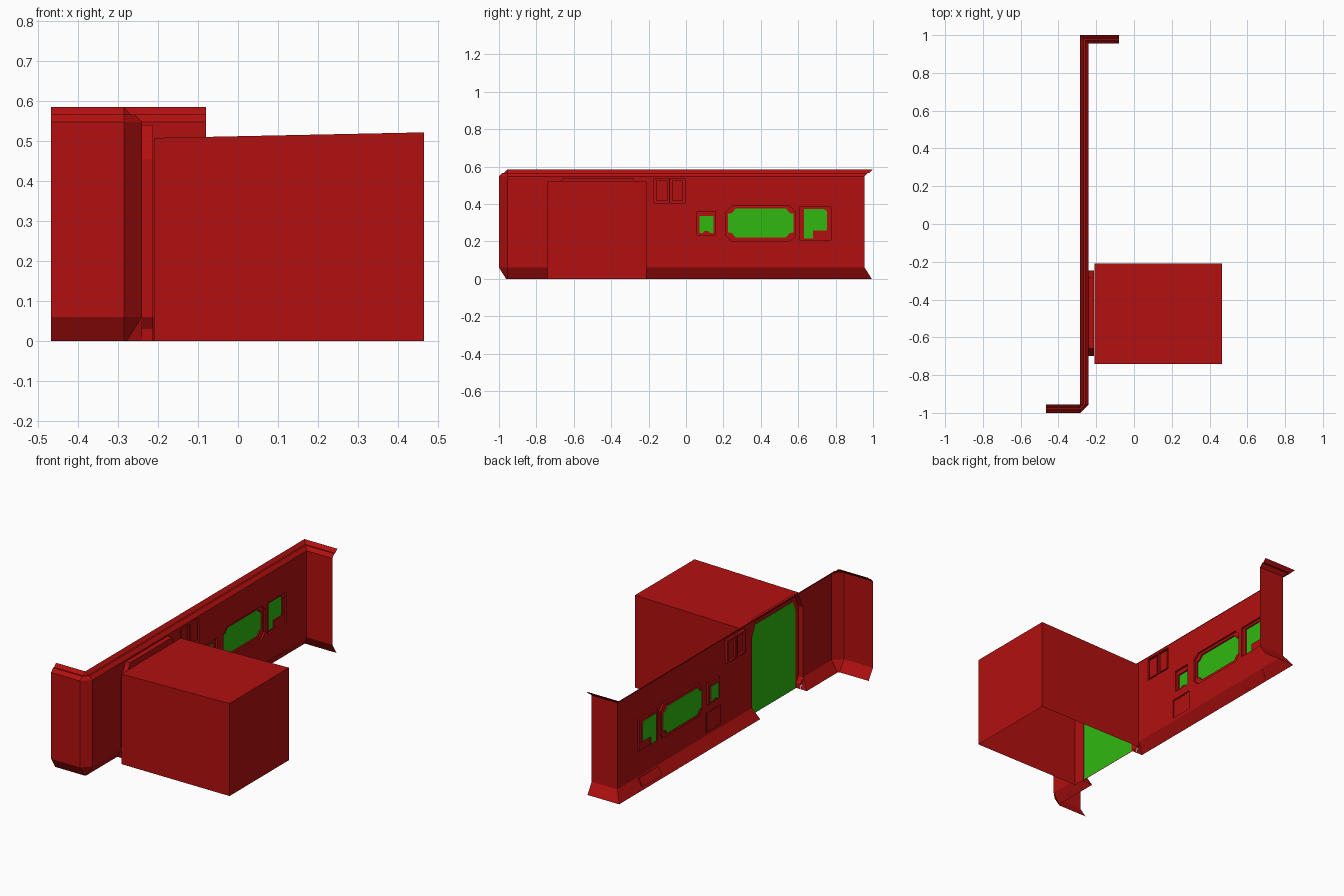
import bpy, bmesh, math
from mathutils import Vector

cube = bpy.data.objects.get("Cube")
if cube:
    bpy.data.objects.remove(cube)


def material(name, rgb):
    m = bpy.data.materials.new(name)
    m.use_nodes = True
    m.diffuse_color = (*rgb, 1)
    m.node_tree.nodes["Principled BSDF"].inputs["Base Color"].default_value = (*rgb, 1)
    return m


RED = material("red", (0.45, 0.005, 0.005))
GREEN = material("green", (0.03, 0.48, 0.005))
WALL_X = -0.24


def finish(name, bm, face_out=True):
    """Weld, orient and store a mesh object; slot 0 is red, slot 1 is green."""
    bmesh.ops.remove_doubles(bm, verts=bm.verts, dist=0.0004)
    bmesh.ops.recalc_face_normals(bm, faces=bm.faces)
    if face_out:
        bm.normal_update()
        if sum(f.normal.x * f.calc_area() for f in bm.faces) < 0:
            bmesh.ops.reverse_faces(bm, faces=bm.faces)
    mesh = bpy.data.meshes.new(name)
    bm.to_mesh(mesh)
    bm.free()
    mesh.materials.append(RED)
    mesh.materials.append(GREEN)
    ob = bpy.data.objects.new(name, mesh)
    bpy.context.collection.objects.link(ob)
    return ob


def face(bm, points):
    bm.faces.new([bm.verts.new(p) for p in points])


def fill(bm, loops, x, slot=0):
    """Flat sheet at x: the first loop is the outline, the rest are holes."""
    edges = []
    for loop in loops:
        vs = [bm.verts.new((x, y, z)) for y, z in loop]
        edges += [bm.edges.new((a, b)) for a, b in zip(vs, vs[1:] + vs[:1])]
    made = bmesh.ops.triangle_fill(bm, use_beauty=True, edges=edges, normal=(1, 0, 0))
    for g in made["geom"]:
        if isinstance(g, bmesh.types.BMFace):
            g.material_index = slot


def rim(bm, loop, x0, x1):
    for (ya, za), (yb, zb) in zip(loop, loop[1:] + loop[:1]):
        if max(za, zb) > 0.01:      # stays open along the ground
            face(bm, [(x0, ya, za), (x0, yb, zb), (x1, yb, zb), (x1, ya, za)])


def rect(y0, y1, z0, z1, c=0.0):
    """Rectangle loop, with cut corners if c is given."""
    if not c:
        return [(y0, z0), (y1, z0), (y1, z1), (y0, z1)]
    return [(y0 + c, z0), (y1 - c, z0), (y1, z0 + c), (y1, z1 - c),
            (y1 - c, z1), (y0 + c, z1), (y0, z1 - c), (y0, z0 + c)]


def recess(name, outer, inner, x_ring, x_inner, slot):
    """Stepped opening in the wall with a flat pane inside."""
    bm = bmesh.new()
    rim(bm, outer, WALL_X, x_ring)
    fill(bm, [outer, inner], x_ring)
    rim(bm, inner, x_ring, x_inner)
    fill(bm, [inner], x_inner, slot)
    return finish(name, bm)


# Openings in the wall
small_outer = rect(0.058, 0.158, 0.235, 0.36)
small_glass = [(0.072, 0.245), (0.09, 0.245), (0.098, 0.255), (0.12, 0.255),
               (0.128, 0.245), (0.147, 0.245), (0.147, 0.335), (0.072, 0.335)]
big_outer = rect(0.215, 0.585, 0.2, 0.39, 0.03)
big_glass = []
cy, cz = 0.4, 0.298
corner = [(0.175, 0.05), (0.155, 0.053), (0.135, 0.077)]
for sy, sz in ((1, 1), (-1, 1), (-1, -1), (1, -1)):
    pts = corner if sy == sz else corner[::-1]
    big_glass += [(cy + sy * a, cz + sz * b) for a, b in pts]
notch_outer = rect(0.608, 0.775, 0.208, 0.385)
notch_glass = [(0.63, 0.215), (0.68, 0.215), (0.68, 0.257), (0.755, 0.257),
               (0.755, 0.36), (0.74, 0.372), (0.63, 0.372)]
hatch = rect(0.04, 0.17, 0.08, 0.19)
vents = [rect(y, y + 0.08, 0.405, 0.535) for y in (-0.17, -0.085)]
vent_insets = [rect(y + 0.01, y + 0.07, 0.415, 0.525) for y in (-0.17, -0.085)]

recess("small_window", small_outer, small_glass, -0.25, -0.258, 1)
recess("large_window", big_outer, big_glass, -0.25, -0.258, 1)
recess("notched_window", notch_outer, notch_glass, -0.25, -0.258, 1)
recess("lower_hatch", hatch, rect(0.045, 0.165, 0.085, 0.185), -0.245, -0.246, 0)
for side, o, i in zip(("front", "rear"), vents, vent_insets):
    recess(side + "_vent_panel", o, i, -0.255, -0.243, 0)

# Doorway surround standing out from the wall, with a green door
arch = [(-0.70, 0.06), (-0.70, 0.456), (-0.66, 0.54),
        (-0.285, 0.54), (-0.245, 0.456), (-0.245, 0.06)]
door_outer = [(-0.68, 0), (-0.68, 0.03)] + arch + [(-0.265, 0.03), (-0.265, 0)]
door_pane = [(-0.672, 0.002), (-0.672, 0.44), (-0.645, 0.5),
             (-0.3, 0.5), (-0.273, 0.44), (-0.273, 0.002)]
recess("doorway", door_outer, door_pane, -0.212, -0.214, 1)

# Wall sheet: one bent path swept through a profile of (inset, height)
C = 0.045


def path(o):
    return [(-0.467, -1 + o), (WALL_X - C, -1 + o), (WALL_X - o, -1 + C),
            (WALL_X - o, 0.955 + o), (-0.08, 0.955 + o)]


profile = [(0.038, 0), (0, 0.06), (0, 0.548), (0.018, 0.567), (0.027, 0.567), (C, 0.585)]
bm = bmesh.new()
for row, ((o0, z0), (o1, z1)) in enumerate(zip(profile, profile[1:])):
    low = [(x, y, z0) for x, y in path(o0)]
    high = [(x, y, z1) for x, y in path(o1)]
    for s in range(len(low) - 1):
        if s == 2 and row < 2:
            continue                # long side is made below
        if (Vector(high[s]) - Vector(high[s + 1])).length < 0.001:
            face(bm, [low[s], low[s + 1], high[s]])
        else:
            face(bm, [low[s], low[s + 1], high[s + 1], high[s]])
# Long side with its openings
outline = [(-0.955, 0.06)] + arch + [(0.955, 0.06), (0.955, 0.548), (-0.955, 0.548)]
fill(bm, [outline, small_outer, big_outer, notch_outer, hatch] + vents, WALL_X)
# Skirt on each side of the doorway, with closed feet
skirt_x = WALL_X - profile[0][0]
for y_foot, y_end, y_end_low, y_top in ((-0.68, -0.955, -0.955, -0.70),
                                        (-0.265, 0.955, 0.993, -0.245)):
    face(bm, [(skirt_x, y_foot, 0), (skirt_x, y_end_low, 0),
              (WALL_X, y_end, 0.06), (WALL_X, y_top, 0.06)])
    face(bm, [(skirt_x, y_foot, 0), (WALL_X, y_foot, 0), (WALL_X, y_top, 0.06)])
finish("wall", bm)

# Slanted cover on the skirt
bpy.ops.mesh.primitive_cube_add(size=1, location=(-0.259, 0.69, 0.035),
                                rotation=(0, math.atan2(0.038, 0.06), 0))
cover = bpy.context.object
cover.name = "skirt_cover"
cover.scale = (0.008, 0.175, 0.05)
cover.data.materials.append(RED)

# Large box outside the doorway: sloping roof, open underneath and at the door
bm = bmesh.new()
bmesh.ops.create_cube(bm, size=1)
for v in bm.verts:
    far = v.co.x > 0
    top = v.co.z > 0
    v.co = (0.465 if far else -0.21, -0.21 if v.co.y > 0 else -0.74,
            (0.522 if far else 0.508) if top else 0)
bm.normal_update()
open_faces = [f for f in bm.faces if f.normal.z < -0.9 or f.normal.x < -0.9]
bmesh.ops.delete(bm, geom=open_faces, context="FACES")
# Back of the box, framing the green door
back = [(-0.74, 0), (-0.74, 0.508), (-0.21, 0.508), (-0.21, 0)]
fill(bm, [back, door_pane], -0.21)
finish("side_box", bm, face_out=False)
